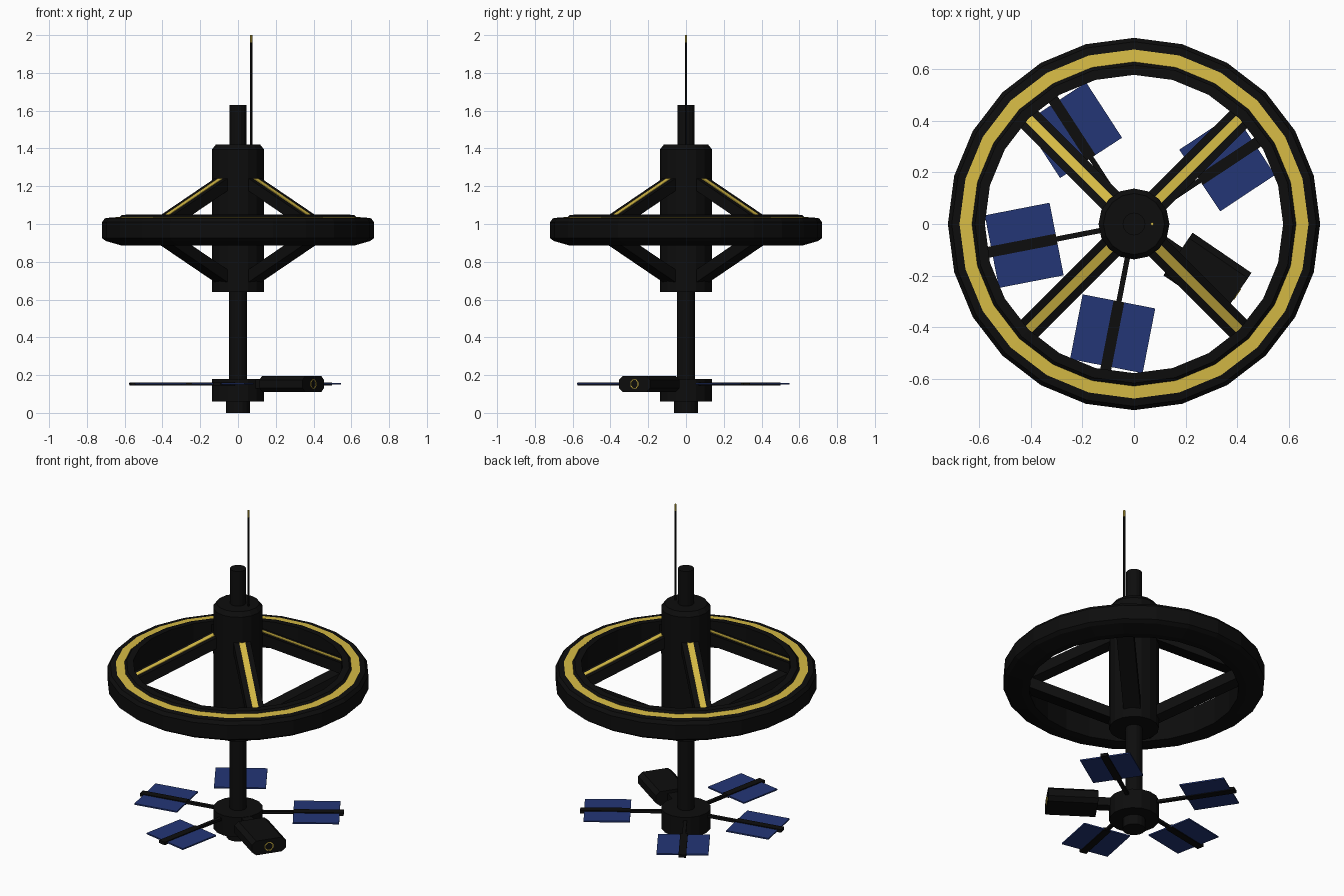
import bpy, bmesh, math
from mathutils import Matrix, Vector

if "Cube" in bpy.data.objects:
    bpy.data.objects.remove(bpy.data.objects["Cube"])


def material(name, rgb):
    m = bpy.data.materials.new(name)
    m.diffuse_color = (*rgb, 1)
    m.use_nodes = True
    m.node_tree.nodes["Principled BSDF"].inputs["Base Color"].default_value = m.diffuse_color
    return m


BLACK = material("black", (0.004, 0.004, 0.004))
YELLOW = material("yellow", (0.68, 0.50, 0.06))
BLUE = material("solar blue", (0.017, 0.037, 0.18))


def finish(name, bm, mats):
    bmesh.ops.recalc_face_normals(bm, faces=bm.faces)
    me = bpy.data.meshes.new(name)
    bm.to_mesh(me)
    bm.free()
    for m in mats:
        me.materials.append(m)
    ob = bpy.data.objects.new(name, me)
    bpy.context.collection.objects.link(ob)
    return ob


def lathe(name, profile, n, mat, x=0, closed=False, accent=None):
    """Revolve (radius, z) points; accent = (profile edge, material)."""
    bm = bmesh.new()
    rings = []
    for r, z in profile:
        rings.append([bm.verts.new((x + r * math.cos(2 * math.pi * i / n),
                                    r * math.sin(2 * math.pi * i / n), z)) for i in range(n)])
    count = len(rings) if closed else len(rings) - 1
    for k in range(count):
        a, b = rings[k], rings[(k + 1) % len(rings)]
        for i in range(n):
            j = (i + 1) % n
            f = bm.faces.new((a[i], a[j], b[j], b[i]))
            if accent and k == accent[0]:
                f.material_index = 1
    if not closed:
        bm.faces.new(rings[0])
        bm.faces.new(rings[-1])
    return finish(name, bm, [mat] + ([accent[1]] if accent else []))


def box(name, x0, x1, width, z0, z1, mat, matrix):
    """Box along local x, placed by a matrix."""
    bm = bmesh.new()
    bmesh.ops.create_cube(bm, size=1)
    for v in bm.verts:
        v.co = Vector(((x0 + x1) / 2 + v.co.x * (x1 - x0), v.co.y * width,
                       (z0 + z1) / 2 + v.co.z * (z1 - z0)))
    bm.transform(matrix)
    return finish(name, bm, [mat])


def spin(deg):
    return Matrix.Rotation(math.radians(deg), 4, 'Z')


# Central body, masts and lower hub
lathe("core", [(0.137, 0.64), (0.137, 1.395), (0.118, 1.42)], 16, BLACK)
lathe("top_mast", [(0.044, 1.41), (0.044, 1.63)], 16, BLACK)
lathe("lower_stem", [(0.047, 0.17), (0.047, 0.65)], 16, BLACK)
lathe("lower_hub", [(0.137, 0.06), (0.137, 0.18)], 16, BLACK)
lathe("docking_collar", [(0.063, 0.0), (0.063, 0.065)], 16, BLACK)

# Antenna with bright tip
lathe("antenna", [(0.006, 1.41), (0.006, 1.96)], 8, BLACK, x=0.07)
lathe("antenna_tip", [(0.006, 1.96), (0.006, 2.0)], 8, YELLOW, x=0.07)

# Habitat ring with a yellow band on its top
lathe("habitat_ring",
      [(0.72, 0.925), (0.72, 1.01), (0.705, 1.03), (0.675, 1.034), (0.627, 1.037),
       (0.615, 1.048), (0.577, 1.05), (0.577, 0.89), (0.62, 0.887), (0.70, 0.91)],
      24, BLACK, closed=True, accent=(3, YELLOW))

# Upper and lower sloping spokes, yellow stripe on the upper ones
MID_Z, TILT = 0.967, math.atan(0.48)
for i in range(4):
    turn = spin(45 + 90 * i)
    for sign, label in ((1, "upper"), (-1, "lower")):
        place = (turn @ Matrix.Translation((0.13, 0, MID_Z + sign * 0.273))
                 @ Matrix.Rotation(sign * TILT, 4, 'Y'))
        z0, z1 = sorted((0, -sign * 0.06))
        box(f"{label}_spoke_{i + 1}", -0.04, 0.52, 0.095, z0, z1, BLACK, place)
        if sign == 1:
            box(f"spoke_stripe_{i + 1}", 0.0, 0.5, 0.034, -0.001, 0.003, YELLOW, place)

# Four solar panels on arms
ARM_Z = 0.153
for i, deg in enumerate((33.5, 123, 191, 259)):
    place = spin(deg) @ Matrix.Translation((0, 0, ARM_Z))
    box(f"panel_arm_{i + 1}", 0.12, 0.32, 0.02, -0.008, 0.008, BLACK, place)
    box(f"panel_spine_{i + 1}", 0.305, 0.582, 0.042, -0.009, 0.009, BLACK, place)
    box(f"solar_panel_{i + 1}", 0.305, 0.56, 0.286, -0.004, 0.004, BLUE, place)

# Pod: chamfered box on a short connector, with a port on its end
pod = spin(-34.3) @ Matrix.Translation((0, 0, ARM_Z))
box("pod_connector", 0.11, 0.22, 0.06, -0.025, 0.025, BLACK, pod)
bm = bmesh.new()
section = [(sy * y, sz * z) for sy, sz, pts in (
    (1, 1, ((0.1, 0.022), (0.075, 0.043))), (-1, 1, ((0.075, 0.043), (0.1, 0.022))),
    (-1, -1, ((0.1, 0.022), (0.075, 0.043))), (1, -1, ((0.075, 0.043), (0.1, 0.022))))
    for y, z in pts]
ends = [[bm.verts.new((x, y, z)) for y, z in section] for x in (0.206, 0.482)]
for e in ends:
    bm.faces.new(e)
for i in range(8):
    j = (i + 1) % 8
    bm.faces.new((ends[0][i], ends[0][j], ends[1][j], ends[1][i]))
bm.transform(pod)
finish("pod", bm, [BLACK])

# Port outline: a thin octagonal frame on the pod end
bm = bmesh.new()
loops = [[bm.verts.new((0.485, r * math.cos(a), r * math.sin(a)))
          for a in (math.radians(22.5 + 45 * k) for k in range(8))] for r in (0.027, 0.022)]
for i in range(8):
    j = (i + 1) % 8
    bm.faces.new((loops[0][i], loops[0][j], loops[1][j], loops[1][i]))
ext = bmesh.ops.extrude_face_region(bm, geom=bm.faces[:])
for v in [g for g in ext["geom"] if isinstance(g, bmesh.types.BMVert)]:
    v.co.x -= 0.004
bm.transform(pod)
finish("pod_port_frame", bm, [YELLOW])
